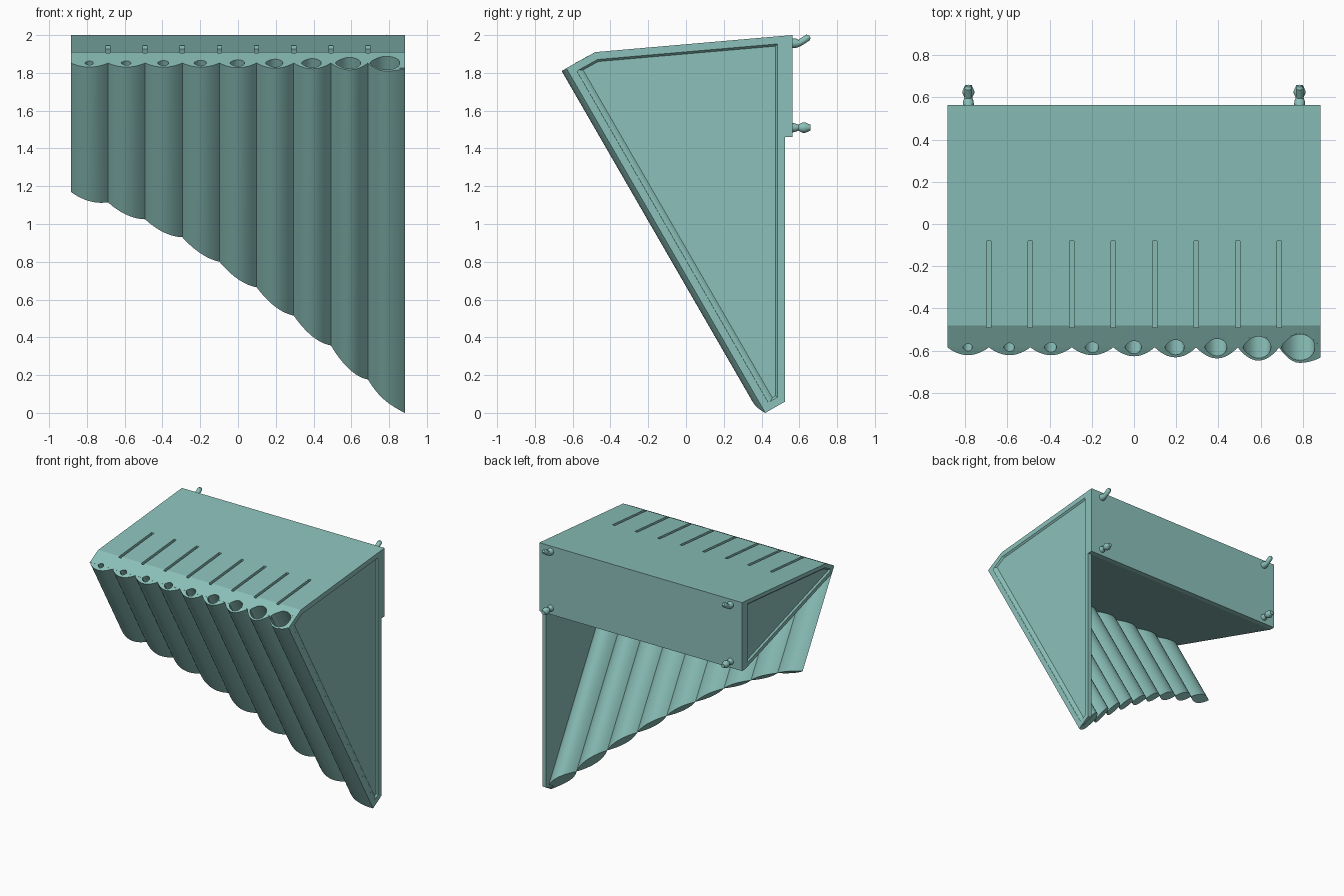
import bpy, bmesh
from math import cos, sin, tau, pi
from mathutils import Vector

if "Cube" in bpy.data.objects:
    bpy.data.objects.remove(bpy.data.objects["Cube"])

W = 0.885                       # half width
O = Vector((0, -0.585, 1.853))  # top of the sleeve centre line
D = Vector((0, 0.5, -0.866))    # sleeve direction
F = Vector((0, -0.866, -0.5))   # outward normal of the sleeve row
PITCH = 2 * W / 9
SIZES = [1.5, 2, 2.5, 3, 4, 5, 6, 8, 10]
END_Z = [1.17, 1.115, 1.025, 0.93, 0.80, 0.665, 0.515, 0.357, 0.177, 0.028]
END_L = [(O.z - z) / 0.866 for z in END_Z]

TEAL = bpy.data.materials.new("teal_plastic")
TEAL.diffuse_color = (0.26, 0.53, 0.49, 1)
TEAL.use_nodes = True
TEAL.node_tree.nodes["Principled BSDF"].inputs["Base Color"].default_value = TEAL.diffuse_color


def smooth(ob, angle):
    bpy.ops.object.select_all(action='DESELECT')
    ob.select_set(True)
    bpy.context.view_layer.objects.active = ob
    bpy.ops.object.shade_smooth_by_angle(angle=angle)


def finish(name, bm, angle=0.6):
    bmesh.ops.recalc_face_normals(bm, faces=bm.faces[:])
    me = bpy.data.meshes.new(name)
    bm.to_mesh(me)
    bm.free()
    me.materials.append(TEAL)
    ob = bpy.data.objects.new(name, me)
    bpy.context.collection.objects.link(ob)
    smooth(ob, angle)
    return ob


def loft(bm, rings):
    """Closed skin through rings of equal point count."""
    vs = [[bm.verts.new(p) for p in r] for r in rings]
    n = len(vs[0])
    for a, b in zip(vs, vs[1:]):
        for i in range(n):
            bm.faces.new((a[i], a[(i + 1) % n], b[(i + 1) % n], b[i]))
    return bm.faces.new(vs[0][::-1]), bm.faces.new(vs[-1])


def prism(bm, profile, x0, x1, profile1=None):
    return loft(bm, [[(x0, y, z) for y, z in profile],
                     [(x1, y, z) for y, z in profile1 or profile]])


def recess(bm, face, border):
    """Shallow framed panel with a bevelled edge."""
    bmesh.ops.recalc_face_normals(bm, faces=bm.faces[:])
    sign = 1 if face.calc_center_median().x > 0 else -1
    for thickness in (border, 0.011):
        bmesh.ops.inset_region(bm, faces=[face], thickness=thickness, use_even_offset=True)
    for v in face.verts:
        v.co.x = sign * (W - 0.012)


def rod(bm, x, pts, radii, n=16):
    """Round rod along a path in the y-z plane."""
    pts = [Vector((x, y, z)) for y, z in pts]
    rings = []
    for i, (p, r) in enumerate(zip(pts, radii)):
        t = (pts[min(i + 1, len(pts) - 1)] - pts[max(i - 1, 0)]).normalized()
        u = Vector((1, 0, 0))
        v = t.cross(u)
        rings.append([p + r * (cos(tau * k / n) * u + sin(tau * k / n) * v) for k in range(n)])
    loft(bm, rings)


def subtract(ob, cutter, angle):
    m = ob.modifiers.new("cut", 'BOOLEAN')
    m.operation, m.solver, m.object = 'DIFFERENCE', 'EXACT', cutter
    bpy.context.view_layer.objects.active = ob
    bpy.ops.object.modifier_apply(modifier=m.name)
    smooth(ob, angle)


# Key holes: teardrops pointing to the left
bm = bmesh.new()
for i, s in enumerate(SIZES):
    xc = -W + (i + 0.5) * PITCH
    r = 0.011 + 0.006 * s
    rings = []
    for t in (-0.05, END_L[i] - 0.06):
        ring = []
        for k in range(24):
            a = tau * k / 24
            off = abs(a - pi)
            q = min(1.25, 1 / cos(off - pi / 4)) if off < pi / 4 else 1.0
            ring.append(O + D * t + Vector((xc + r * q * cos(a), 0, 0)) + F * (r * q * sin(a)))
        rings.append(ring)
    loft(bm, rings)
holes = finish("hole_cutter", bm)

# Divider slots in the sloping top
bm = bmesh.new()
for i in range(1, 9):
    x = -W + i * PITCH
    prism(bm, [(-0.49, 1.89), (-0.08, 1.926), (-0.08, 2.0), (-0.49, 1.96)], x - 0.011, x + 0.011)
slots = finish("slot_cutter", bm)

# Solid wedge that carries the sleeves, recessed on its left end
bm = bmesh.new()
left, right = prism(bm, [(0.525, 1.46), (0.525, 1.997), (-0.48, 1.91), (O.y, O.z), (-0.55, 1.80)],
                    -W, W - 0.03)
recess(bm, left, 0.03)
wedge = finish("wedge_body", bm, 0.3)
subtract(wedge, slots, 0.3)
subtract(wedge, holes, 0.3)

# Lens-section sleeves with stepped slanting ends
for i, s in enumerate(SIZES):
    bulge = max(0.043, 0.011 + 0.006 * s + 0.014)
    x0 = -W + i * PITCH
    last = i == len(SIZES) - 1
    n = 16
    front, back = [], []
    for k in range(n + 1):
        u = 0.5 - 0.5 * cos(pi * k / n)
        arc = 1 - (2 * u - 1) ** 2
        base = 0.056 if last and u > 0.5 else 0.0
        front.append((u, base + (bulge - base) * arc))
        if 0 < k < n or last and k == n:
            back.append((u, -0.9 * bulge * arc))
    rings = []
    for end in (0, 1):
        ring = []
        for u, h in front + back[::-1]:
            t = END_L[i] + (END_L[i + 1] - END_L[i]) * u if end else 0.001
            x = x0 + u * PITCH - (0.001 if last else 0)
            ring.append(O + D * t + F * h + Vector((x, 0, 0)))
        rings.append(ring)
    bm = bmesh.new()
    loft(bm, rings)
    subtract(finish("key_sleeve_%d" % (i + 1), bm), holes, 0.6)

for c in (holes, slots):
    bpy.data.objects.remove(c, do_unlink=True)

# Tall right side panel with a framed recess, its foot slanted like the sleeves
top_f = O + F * 0.056
low_f = top_f + D * END_L[-1]
low_in = low_f - D * 0.027
rim = [(-0.48, 1.91), (0.525, 1.997), (0.525, 0.06)]
bm = bmesh.new()
inner, outer = prism(bm, rim + [(low_in.y, low_in.z), (top_f.y, top_f.z)], W - 0.03, W,
                     rim + [(low_f.y, low_f.z), (top_f.y, top_f.z)])
recess(bm, outer, 0.04)
finish("right_side_panel", bm, 0.2)

# Back mounting plate
bm = bmesh.new()
prism(bm, [(0.525, 1.46), (0.565, 1.46), (0.565, 2.0), (0.525, 1.997)], -W, W)
finish("back_plate", bm, 0.2)

# Upper bent hooks and lower barbed pins
for side, x in (("left", -0.785), ("right", 0.785)):
    bm = bmesh.new()
    rod(bm, x, [(0.56, 1.957), (0.585, 1.957), (0.60, 1.958), (0.615, 1.967), (0.645, 1.987), (0.655, 1.993)],
        [0.027, 0.024, 0.018, 0.018, 0.018, 0.010])
    finish("upper_hook_" + side, bm)
    bm = bmesh.new()
    rod(bm, x, [(0.56, 1.51), (0.575, 1.51), (0.595, 1.51), (0.618, 1.51), (0.63, 1.51), (0.66, 1.51)],
        [0.026, 0.023, 0.016, 0.028, 0.028, 0.015])
    finish("lower_pin_" + side, bm)
